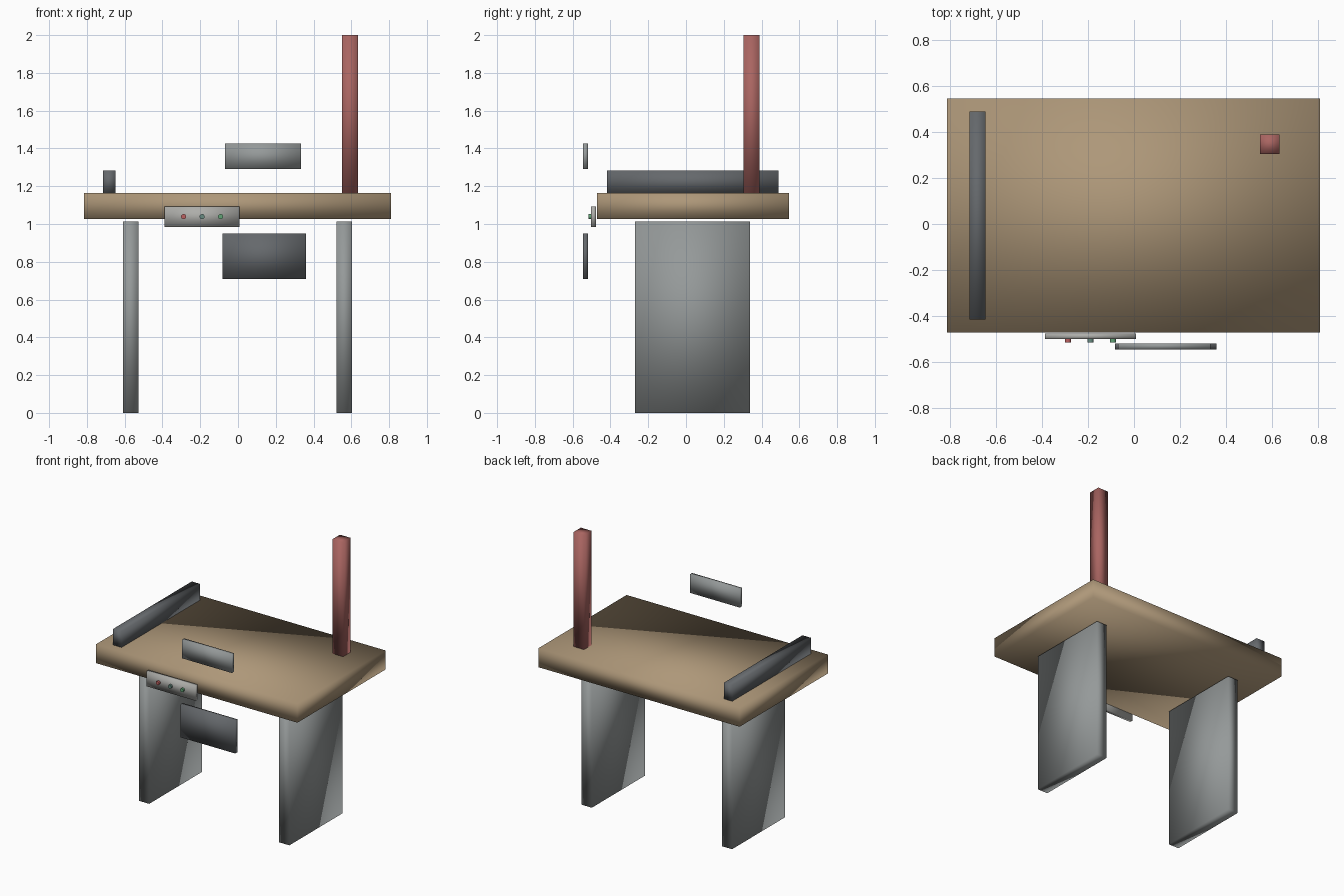
import bpy
import math

if "Cube" in bpy.data.objects:
    bpy.data.objects.remove(bpy.data.objects["Cube"])


def material(name, rgb):
    mat = bpy.data.materials.new(name)
    mat.diffuse_color = (*rgb, 1)
    mat.use_nodes = True
    mat.node_tree.nodes["Principled BSDF"].inputs["Base Color"].default_value = mat.diffuse_color
    return mat


def finish(name, mat):
    obj = bpy.context.object
    obj.name = name
    if mat:
        obj.data.materials.append(mat)
    return obj


def box(name, x, y, z, mat=None):
    """Softly shaded box from its (min, max) extents on each axis."""
    spans = (x, y, z)
    bpy.ops.mesh.primitive_cube_add(size=1, location=[(a + b) / 2 for a, b in spans])
    obj = finish(name, mat)
    obj.scale = [b - a for a, b in spans]
    bpy.ops.object.transform_apply(location=False, rotation=False, scale=True)
    bpy.ops.object.shade_smooth()
    return obj


wood = material("wood", (0.42, 0.31, 0.19))
red = material("red", (0.40, 0.13, 0.12))
dark = material("dark_grey", (0.13, 0.14, 0.15))
steel = material("steel", (0.30, 0.32, 0.32))
light = material("light_grey", (0.42, 0.42, 0.40))
button_red = material("button_red", (0.5, 0.12, 0.12))
button_teal = material("button_teal", (0.14, 0.26, 0.22))
button_green = material("button_green", (0.12, 0.36, 0.18))

# Table top and slab legs
box("table_top", (-0.815, 0.81), (-0.472, 0.546), (1.027, 1.165), wood)
for side, x in (("left", -0.569), ("right", 0.563)):
    box(f"{side}_leg", (x - 0.041, x + 0.041), (-0.27, 0.34), (0, 1.013), steel)

# Fence rail and upright post on the table
box("side_rail", (-0.716, -0.648), (-0.417, 0.49), (1.165, 1.282), dark)
box("upright_post", (0.55, 0.635), (0.305, 0.39), (1.165, 2.0), red)

# Floating front panels
box("lower_panel", (-0.082, 0.36), (-0.546, -0.52), (0.71, 0.95), dark)
box("upper_panel", (-0.07, 0.333), (-0.546, -0.52), (1.29, 1.425), steel)

# Control box with three push buttons
box("control_box", (-0.388, 0.008), (-0.502, -0.477), (0.984, 1.093), light)
for i, mat in enumerate((button_red, button_teal, button_green)):
    bpy.ops.mesh.primitive_cylinder_add(
        vertices=16, radius=0.0135, depth=0.022,
        location=(-0.288 + 0.098 * i, -0.506, 1.039),
        rotation=(math.pi / 2, 0, 0))
    finish(f"button_{i + 1}", mat)
    bpy.ops.object.shade_smooth_by_angle()
